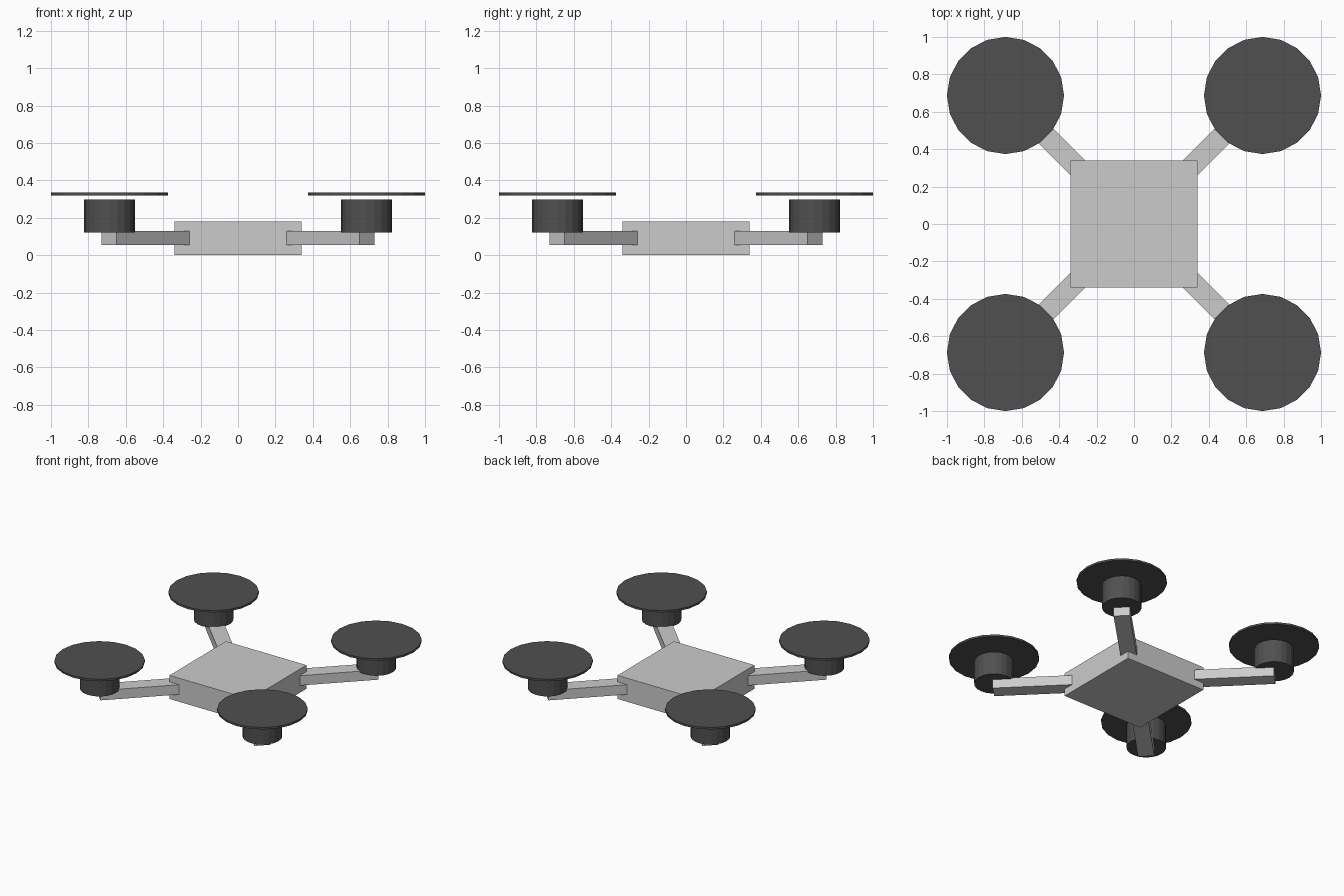
import bpy
from math import radians, sqrt

if "Cube" in bpy.data.objects:
    bpy.data.objects.remove(bpy.data.objects["Cube"])

dark = bpy.data.materials.new("dark_grey")
dark.diffuse_color = (0.08, 0.08, 0.08, 1)
dark.use_nodes = True
dark.node_tree.nodes["Principled BSDF"].inputs["Base Color"].default_value = dark.diffuse_color


def box(name, loc, size, turn=0):
    bpy.ops.mesh.primitive_cube_add(size=1, location=loc, rotation=(0, 0, turn))
    ob = bpy.context.object
    ob.name = name
    ob.scale = size
    bpy.ops.object.transform_apply(location=False, rotation=False, scale=True)
    return ob


def disc(name, x, y, z0, z1, radius, sides=20):
    bpy.ops.mesh.primitive_cylinder_add(vertices=sides, radius=radius, depth=z1 - z0,
                                        location=(x, y, (z0 + z1) / 2))
    ob = bpy.context.object
    ob.name = name
    ob.data.materials.append(dark)
    return ob


# central body
box("body", (0, 0, 0.09), (0.68, 0.68, 0.18))

# four corners: diagonal arm, motor and spinning rotor disc
rotor = 0.687
start, end = 0.24 * sqrt(2), 0.69 * sqrt(2)
mid = (start + end) / 2 / sqrt(2)
for sy, row in ((-1, "front"), (1, "back")):
    for sx, side in ((-1, "left"), (1, "right")):
        tag = f"{row}_{side}"
        box("arm_" + tag, (sx * mid, sy * mid, 0.0925), (end - start, 0.113, 0.075),
            radians(45 * sx * sy))
        disc("motor_" + tag, sx * rotor, sy * rotor, 0.122, 0.298, 0.137)
        disc("rotor_disc_" + tag, sx * rotor, sy * rotor, 0.32, 0.335, 0.313)
